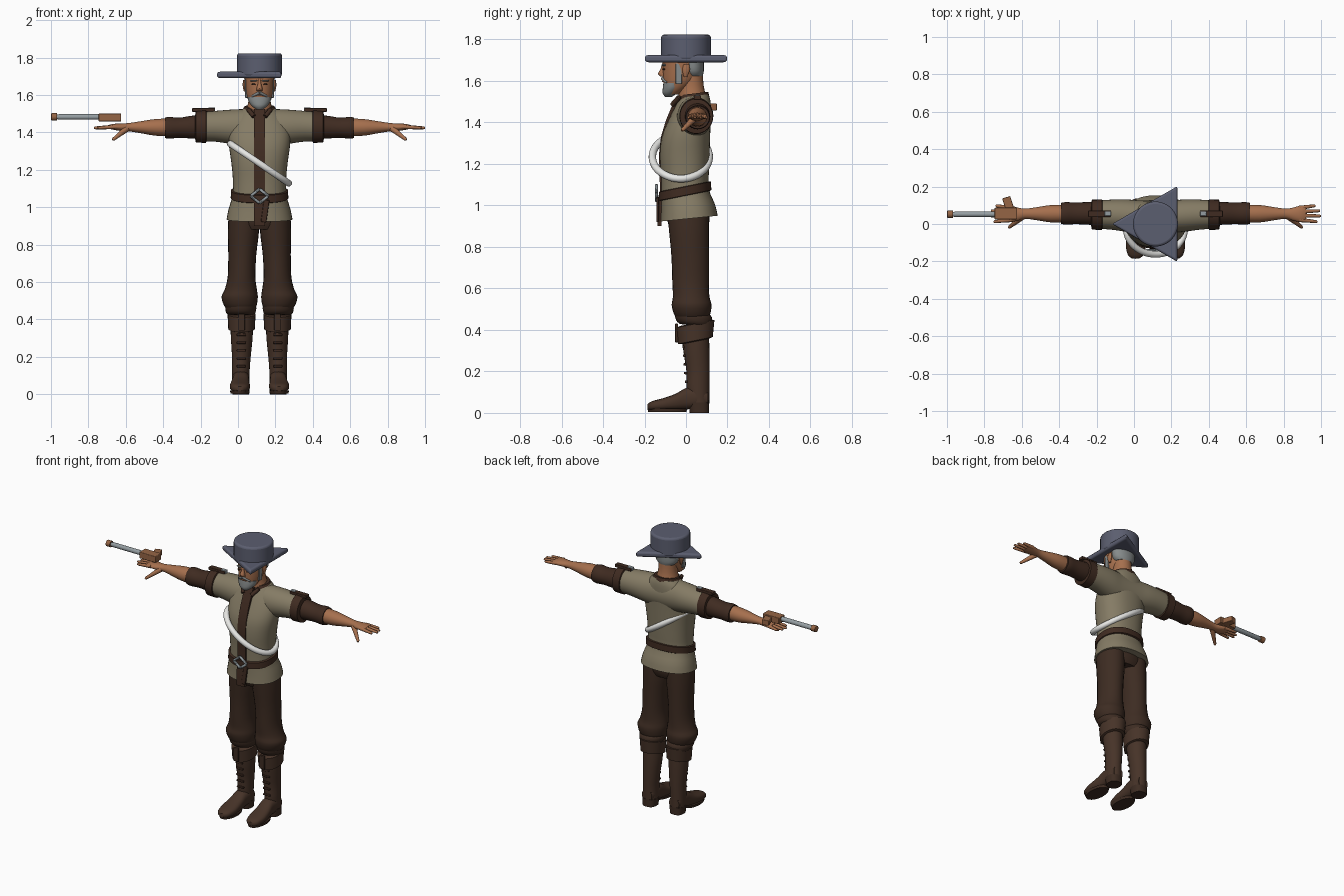
import bpy, bmesh, math
from mathutils import Vector, Matrix

CX = 0.115  # body centre line; all x values below are offsets from it

def material(name, r, g, b):
    m = bpy.data.materials.new(name)
    m.diffuse_color = (r, g, b, 1)
    return m

SHIRT = material("khaki_cloth", .235, .20, .13)
PANTS = material("dark_brown_cloth", .047, .025, .016)
BOOT = material("boot_leather", .062, .033, .021)
TRIM = material("trim_leather", .05, .024, .015)
SKIN = material("skin", .38, .16, .075)
HAT = material("slate_felt", .105, .112, .16)
HAIR = material("grey_hair", .24, .26, .26)
STEEL = material("steel", .30, .34, .36)
WOOD = material("wood", .30, .13, .06)
WHITE = material("white_rope", .8, .8, .78)

def emit(name, verts, faces, mat, mirror=False, bevel=0):
    """Make a mesh object, or a left and right pair."""
    for side, s in ((("right_", 1), ("left_", -1)) if mirror else (("", 1),)):
        me = bpy.data.meshes.new(side + name)
        me.from_pydata([(CX + s * v[0], v[1], v[2]) for v in verts], [], faces)
        bm = bmesh.new()
        bm.from_mesh(me)
        bmesh.ops.recalc_face_normals(bm, faces=bm.faces)
        bm.to_mesh(me)
        bm.free()
        me.materials.append(mat)
        ob = bpy.data.objects.new(side + name, me)
        bpy.context.collection.objects.link(ob)
        if bevel:
            mod = ob.modifiers.new("bevel", 'BEVEL')
            mod.width, mod.segments, mod.limit_method = bevel, 3, 'ANGLE'

def spline(rings, sub):
    """Catmull-Rom interpolation of the ring parameters."""
    out = []
    for i in range(len(rings) - 1):
        a, b, c, d = (rings[max(0, min(len(rings) - 1, i + k))] for k in (-1, 0, 1, 2))
        for t in (k / sub for k in range(sub)):
            out.append([.5 * (2 * q + (r - p) * t + (2 * p - 5 * q + 4 * r - s) * t * t
                              + (3 * q - p - 3 * r + s) * t ** 3) for p, q, r, s in zip(a, b, c, d)])
    return out + [list(rings[-1])]

def loft(name, rings, mat, axis='z', n=24, sub=3, power=1, slant=0, mirror=False, bevel=0):
    """Skin ellipses (t, centre_u, centre_v, radius_u, radius_v) placed along an axis."""
    rings = spline(rings, sub)
    verts, faces = [], []
    for t, cu, cv, ru, rv in rings:
        for k in range(n):
            a = 2 * math.pi * k / n
            c, s = math.cos(a), math.sin(a)
            u = cu + ru * math.copysign(abs(c) ** power, c)
            v = cv + rv * math.copysign(abs(s) ** power, s)
            w = t + slant * v
            verts.append({'z': (u, v, w), 'x': (w, u, v), 'y': (u, w, v)}[axis])
    for i in range(len(rings) - 1):
        for k in range(n):
            j = (k + 1) % n
            faces.append((i * n + k, i * n + j, i * n + n + j, i * n + n + k))
    faces += [tuple(range(n)), tuple(range(len(verts) - n, len(verts)))]
    emit(name, verts, faces, mat, mirror, bevel)

def tube(name, p, q, r1, r2, mat, mirror=False, n=12):
    """Tapered rod between two points with a rounded tip."""
    p, q = Vector(p), Vector(q)
    rot = (q - p).to_track_quat('Z', 'Y')
    rings = [(p, r1), (q.lerp(p, .08), r2), (q, r2 * .6)]
    verts = [c + rot @ Vector((r * math.cos(2 * math.pi * k / n), r * math.sin(2 * math.pi * k / n), 0))
             for c, r in rings for k in range(n)]
    faces = [(i * n + k, i * n + (k + 1) % n, i * n + n + (k + 1) % n, i * n + n + k)
             for i in (0, 1) for k in range(n)]
    emit(name, verts, faces + [tuple(range(n)), tuple(range(2 * n, 3 * n))], mat, mirror)

BOX = [(0, 1, 3, 2), (4, 5, 7, 6), (0, 1, 5, 4), (2, 3, 7, 6), (0, 2, 6, 4), (1, 3, 7, 5)]

def box(name, c, size, mat, mirror=False, bevel=.004, rot=0, axis='Z'):
    m = Matrix.Rotation(math.radians(rot), 3, axis)
    verts = [Vector(c) + m @ Vector((x * size[0] / 2, y * size[1] / 2, z * size[2] / 2))
             for x in (-1, 1) for y in (-1, 1) for z in (-1, 1)]
    emit(name, verts, BOX, mat, mirror, bevel)

def ribbon(name, pts, width, thick, mat):
    """Strip following (y, z) points down the front."""
    verts = [(x, y + o, z) for y, z in pts for x in (-width / 2, width / 2) for o in (0, thick)]
    faces = [(0, 1, 3, 2), tuple(len(verts) - 4 + i for i in (0, 1, 3, 2))]
    for i in range(0, len(verts) - 4, 4):
        faces += [(i + a, i + b, i + b + 4, i + a + 4) for a, b in ((0, 1), (1, 3), (3, 2), (2, 0))]
    emit(name, verts, faces, mat)

# Hat: three-cornered brim and round crown
loft("hat_brim", [(1.69, 0, 0, -.233, .233), (1.725, 0, 0, -.233, .233)], HAT, n=3, sub=1, bevel=.012)
loft("hat_crown", [(1.70, 0, 0, .12, .12), (1.823, 0, 0, .12, .12)], HAT, n=48, sub=1, bevel=.013)

# Head, neck and hair
loft("head", [(1.535, 0, -.065, .035, .03), (1.56, 0, -.05, .055, .053), (1.60, 0, -.03, .07, .08),
              (1.65, 0, -.02, .077, .092), (1.71, 0, -.015, .08, .097)], SKIN)
loft("neck", [(1.48, 0, .04, .085, .07), (1.53, 0, .03, .068, .066), (1.58, 0, .025, .058, .06),
              (1.65, 0, .02, .058, .06)], SKIN)
loft("back_hair", [(1.625, 0, .038, .058, .043), (1.65, 0, .036, .077, .05), (1.71, 0, .034, .083, .052)], HAIR)
loft("beard", [(1.522, 0, -.085, .015, .015), (1.54, 0, -.078, .04, .034), (1.565, 0, -.066, .058, .046),
               (1.59, 0, -.06, .064, .049)], HAIR)
box("sideburn", (.071, -.035, 1.635), (.012, .03, .10), HAIR, True)
loft("ear", [(1.62, .078, -.002, .006, .008), (1.65, .082, 0, .008, .018), (1.68, .082, .002, .006, .014)],
     SKIN, mirror=True, n=12)
loft("nose", [(1.622, 0, -.112, .016, .012), (1.635, 0, -.117, .016, .018), (1.66, 0, -.112, .009, .01),
              (1.685, 0, -.108, .007, .008)], SKIN, n=12)
tube("moustache", (0, -.112, 1.613), (.042, -.094, 1.592), .009, .006, HAIR, True)
box("mouth", (0, -.112, 1.597), (.03, .008, .006), SKIN)
box("eyebrow", (.032, -.108, 1.677), (.036, .012, .009), HAIR, True, rot=18)
box("eye", (.032, -.107, 1.657), (.02, .008, .007), TRIM, True, bevel=.002, rot=18)

# Shirt body, shoulders and collar
loft("shirt_body", [(.935, 0, .015, .176, .138), (.99, 0, .01, .165, .13), (1.07, 0, -.005, .143, .115),
                    (1.16, 0, -.005, .143, .116), (1.25, 0, -.006, .152, .12), (1.34, 0, 0, .164, .117),
                    (1.42, 0, .018, .16, .102), (1.49, 0, .035, .12, .083), (1.525, 0, .042, .085, .066)],
     SHIRT, n=40, power=.88, slant=.1)
loft("shirt_shoulders", [(-.32, .05, 1.43, .074, .078), (-.24, .05, 1.433, .08, .082),
                         (-.15, .045, 1.43, .086, .092), (-.07, .04, 1.425, .085, .10), (.07, .04, 1.425, .085, .10),
                         (.15, .045, 1.43, .086, .092), (.24, .05, 1.433, .08, .082), (.32, .05, 1.43, .074, .078)],
     SHIRT, axis='x', n=32)
loft("collar", [(1.495, 0, .035, .098, .08), (1.515, 0, .037, .091, .075), (1.535, 0, .039, .08, .068)],
     TRIM, slant=.12)
ribbon("shirt_placket", [(-.048, 1.525), (-.07, 1.475), (-.097, 1.41), (-.121, 1.33), (-.131, 1.24),
                         (-.127, 1.16), (-.126, 1.06), (-.137, .99), (-.138, .90)], .06, .02, TRIM)
tube("collar_lapel", (.03, -.066, 1.485), (.062, -.03, 1.525), .012, .012, TRIM, True)

# Belt with a diamond buckle
loft("belt", [(1.047, 0, -.005, .147, .121), (1.05, 0, -.005, .154, .127), (1.09, 0, -.005, .153, .126),
              (1.093, 0, -.005, .147, .12)], TRIM, n=40, sub=1, power=.88, slant=.2)
for k in range(4):
    a, b = math.radians(90 * k), math.radians(90 * k + 90)
    tube("buckle_bar_%d" % (k + 1), (.047 * math.cos(a), -.142, 1.06 + .038 * math.sin(a)),
         (.047 * math.cos(b), -.142, 1.06 + .038 * math.sin(b)), .008, .008, STEEL, n=8)
box("belt_tail", (.03, -.137, .98), (.03, .012, .12), TRIM, rot=8, axis='Y')

# Rope ring worn across the chest
NA, NB, tilt = 64, 14, math.radians(34)
verts = []
for i in range(NA):
    for j in range(NB):
        a, b = 2 * math.pi * i / NA, 2 * math.pi * j / NB
        u, w = math.cos(a) * (.188 + .018 * math.cos(b)), .018 * math.sin(b)
        verts.append((u * math.cos(tilt) + w * math.sin(tilt), -.025 + math.sin(a) * (.137 + .018 * math.cos(b)),
                      1.234 - u * math.sin(tilt) + w * math.cos(tilt)))
emit("chest_rope", verts, [(i * NB + j, i * NB + (j + 1) % NB, (i + 1) % NA * NB + (j + 1) % NB, (i + 1) % NA * NB + j)
                           for i in range(NA) for j in range(NB)], WHITE)

# Arms: shoulder band, strap, sleeve, forearm, hand
loft("sleeve_band", [(.283, .05, 1.432, .075, .08), (.287, .05, 1.432, .082, .088), (.34, .05, 1.43, .08, .084),
                     (.344, .05, 1.43, .06, .065)], TRIM, axis='x', sub=1, mirror=True)
box("shoulder_strap", (.30, .055, 1.52), (.12, .035, .02), TRIM, True)
box("strap_buckle", (.255, .055, 1.523), (.035, .025, .022), STEEL, True)
loft("lower_sleeve", [(.32, .055, 1.43, .062, .064), (.37, .057, 1.428, .06, .06), (.43, .057, 1.425, .058, .054),
                      (.48, .057, 1.425, .06, .058), (.505, .057, 1.425, .056, .055)], TRIM, axis='x', mirror=True)
loft("forearm", [(.48, .055, 1.427, .046, .048), (.56, .055, 1.427, .046, .044), (.64, .055, 1.428, .034, .031),
                 (.70, .055, 1.428, .027, .022), (.74, .053, 1.428, .036, .02), (.78, .055, 1.43, .044, .016),
                 (.805, .057, 1.43, .036, .01)], SKIN, axis='x', mirror=True)
for nm, y0, y1, x1 in (("index", .022, .012, .865), ("middle", .045, .043, .885),
                       ("ring", .066, .071, .88), ("little", .086, .098, .855)):
    tube(nm + "_finger", (.77, y0, 1.43), (x1, y1, 1.424), .012, .008, SKIN, True)
tube("thumb", (.71, .04, 1.42), (.785, -.02, 1.36), .017, .009, SKIN, True)

# Trousers
loft("trouser_seat", [(.88, 0, .012, .13, .085), (.92, 0, .012, .155, .10), (1.0, 0, .01, .15, .105)], PANTS)
loft("trouser_leg", [(.44, .098, .035, .06, .06), (.47, .102, .03, .085, .085), (.52, .106, .027, .097, .096),
                     (.56, .1, .025, .086, .088), (.63, .096, .022, .074, .088), (.75, .092, .02, .075, .09),
                     (.87, .086, .015, .083, .096), (.97, .085, .01, .08, .1)], PANTS, mirror=True)
loft("trouser_fold", [(.425, .098, .04, .06, .07), (.44, .1, .038, .078, .085), (.475, .1, .035, .082, .09),
                      (.50, .1, .03, .06, .07)], PANTS, slant=-.12, mirror=True)

# Boots
loft("boot_cuff", [(.335, .096, .045, .058, .065), (.34, .096, .045, .071, .084), (.42, .096, .045, .075, .092),
                   (.425, .096, .045, .06, .07)], BOOT, sub=1, slant=.2, mirror=True)
loft("boot_shaft", [(.04, .1, .065, .046, .047), (.12, .1, .058, .047, .055), (.20, .097, .058, .05, .056),
                    (.30, .095, .05, .058, .063), (.37, .095, .045, .06, .066)], BOOT, mirror=True)
loft("boot_foot", [(-.185, .106, .03, .018, .012), (-.165, .106, .034, .042, .022), (-.11, .105, .041, .054, .03),
                   (-.05, .103, .052, .05, .04), (0, .1, .068, .045, .052), (.06, .1, .075, .046, .05),
                   (.105, .1, .07, .036, .035)], BOOT, axis='y', power=.8, mirror=True)
loft("boot_sole", [(.004, .105, -.09, .05, .092), (.02, .105, -.09, .053, .096)], PANTS, sub=1, mirror=True)
loft("boot_heel", [(0, .1, .065, .044, .047), (.05, .1, .062, .047, .05)], PANTS, sub=1, power=.8, mirror=True)
for k in range(5):
    box("boot_lace_%d" % (k + 1), (.097, .001 - .003 * k, .15 + .042 * k), (.05, .014, .012), TRIM, True)
box("cuff_tab", (.096, -.045, .385), (.035, .015, .09), PANTS, True)

# Long gun lying over one hand
tube("gun_barrel", (-.85, .052, 1.483), (-1.09, .052, 1.483), .015, .015, STEEL, n=20)
tube("gun_muzzle", (-1.083, .052, 1.483), (-1.115, .052, 1.483), .02, .02, WOOD, n=20)
box("gun_body", (-.80, .056, 1.48), (.12, .062, .042), WOOD)
box("gun_grip", (-.785, .10, 1.475), (.045, .09, .035), WOOD, rot=18)

# Smooth shading that keeps hard edges
for ob in bpy.context.scene.objects:
    bpy.ops.object.select_all(action='DESELECT')
    ob.select_set(True)
    bpy.context.view_layer.objects.active = ob
    bpy.ops.object.shade_smooth_by_angle(angle=math.radians(40))
